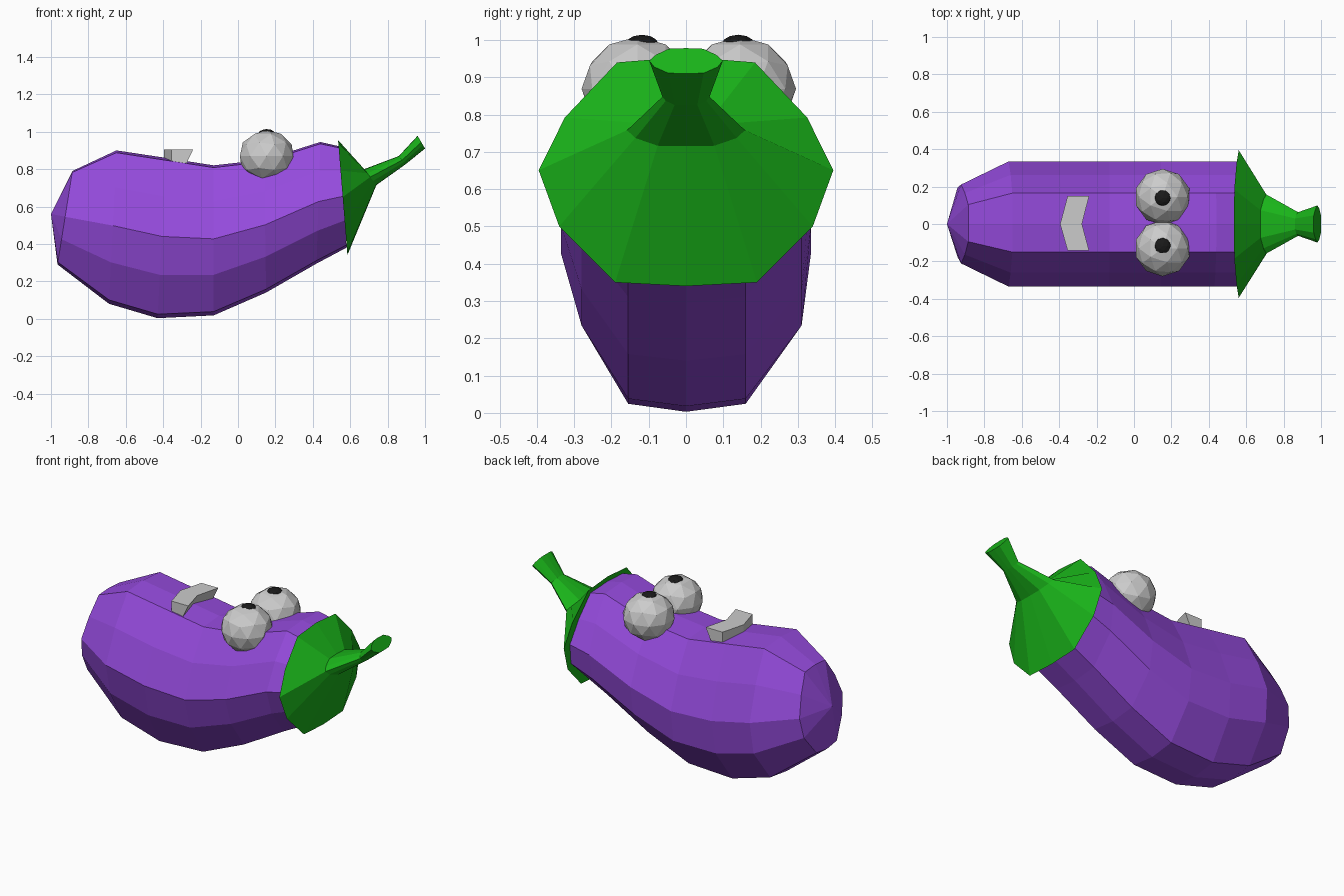
import bpy, bmesh
from mathutils import Matrix

if "Cube" in bpy.data.objects:
    bpy.data.objects.remove(bpy.data.objects["Cube"])


def material(name, rgb):
    m = bpy.data.materials.new(name)
    m.diffuse_color = (*rgb, 1)
    m.use_nodes = True
    m.node_tree.nodes["Principled BSDF"].inputs["Base Color"].default_value = m.diffuse_color
    return m


PURPLE = material("purple", (0.30, 0.07, 0.72))
GREEN = material("green", (0.01, 0.45, 0.01))
BLACK = material("black", (0.01, 0.01, 0.01))


def finish(bm, name, mat=None):
    bmesh.ops.recalc_face_normals(bm, faces=bm.faces)
    me = bpy.data.meshes.new(name)
    bm.to_mesh(me)
    bm.free()
    ob = bpy.data.objects.new(name, me)
    bpy.context.collection.objects.link(ob)
    if mat:
        me.materials.append(mat)
    return ob


def loft(name, section, rings, mat, tip=None):
    """Section is (y, t) with t from 0 bottom to 1 top;
    each ring is (top x, top z, bottom x, bottom z, width factor)."""
    bm = bmesh.new()
    loops = []
    for tx, tz, bx, bz, w in rings:
        loops.append([bm.verts.new((bx + (tx - bx) * t, y * w, bz + (tz - bz) * t))
                      for y, t in section])
    n = len(section)
    for a, b in zip(loops, loops[1:]):
        for i in range(n):
            j = (i + 1) % n
            bm.faces.new((a[i], a[j], b[j], b[i]))
    if tip:
        v = bm.verts.new(tip)
        for i in range(n):
            bm.faces.new((loops[0][i], loops[0][(i + 1) % n], v))
    else:
        bm.faces.new(loops[0])
    bm.faces.new(loops[-1])
    return finish(bm, name, mat)


# Curved body, twelve-sided and slightly lopsided
body_section = [(0, 0), (0.16, 0.025), (0.31, 0.27), (0.335, 0.51), (0.263, 0.76), (0.165, 0.985),
                (0, 1), (-0.15, 0.985), (-0.26, 0.76), (-0.335, 0.51), (-0.28, 0.27), (-0.155, 0.025)]
loft("body", body_section, [
    (-0.885, 0.79, -0.965, 0.29, 0.63),
    (-0.65, 0.90, -0.69, 0.08, 1),
    (-0.385, 0.86, -0.43, 0.003, 1),
    (-0.13, 0.82, -0.13, 0.018, 1),
    (0.14, 0.85, 0.15, 0.14, 1),
    (0.44, 0.945, 0.42, 0.295, 1),
    (0.55, 0.92, 0.58, 0.38, 1)], PURPLE, tip=(-1, 0, 0.56))

# Leafy cap flowing into the stem
half = [(0.19, 0.016), (0.34, 0.26), (0.395, 0.505), (0.325, 0.735), (0.185, 0.975)]
cap_section = [(0, 0)] + half + [(0, 1)] + [(-y, t) for y, t in reversed(half)]
loft("cap_and_stem", cap_section, [
    (0.535, 0.955, 0.585, 0.34, 1),
    (0.675, 0.80, 0.74, 0.715, 0.40),
    (0.86, 0.87, 0.895, 0.825, 0.16),
    (0.96, 0.978, 1.0, 0.91, 0.25)], GREEN)


# Eyes and pupils
def ball(name, centre, scale, subdiv, mat=None):
    bm = bmesh.new()
    bmesh.ops.create_icosphere(
        bm, subdivisions=subdiv, radius=1,
        matrix=Matrix.Translation(centre) @ Matrix.Diagonal((*scale, 1)))
    return finish(bm, name, mat)


for side, y in (("left", -0.13), ("right", 0.145)):
    ball(f"eye_{side}", (0.153, y, 0.869), (0.15, 0.15, 0.14), 2)
    ball(f"pupil_{side}", (0.153, y - 0.005 if y > 0 else y + 0.012, 0.989), (0.045, 0.045, 0.025), 2, BLACK)

# Bent mouth bar, its right edge leaning out toward the top
outline = [(-0.355, -0.143), (-0.24, -0.143), (-0.278, 0), (-0.24, 0.15), (-0.355, 0.15), (-0.395, 0)]
bm = bmesh.new()
top = [bm.verts.new((x, y, 0.905)) for x, y in outline]
low = [bm.verts.new((x - (0.045 if 1 <= i <= 3 else 0), y, 0.81)) for i, (x, y) in enumerate(outline)]
for ring in (top, low):
    bm.faces.new((ring[0], ring[1], ring[2], ring[5]))
    bm.faces.new((ring[5], ring[2], ring[3], ring[4]))
for i in range(6):
    j = (i + 1) % 6
    bm.faces.new((top[i], top[j], low[j], low[i]))
finish(bm, "mouth")
